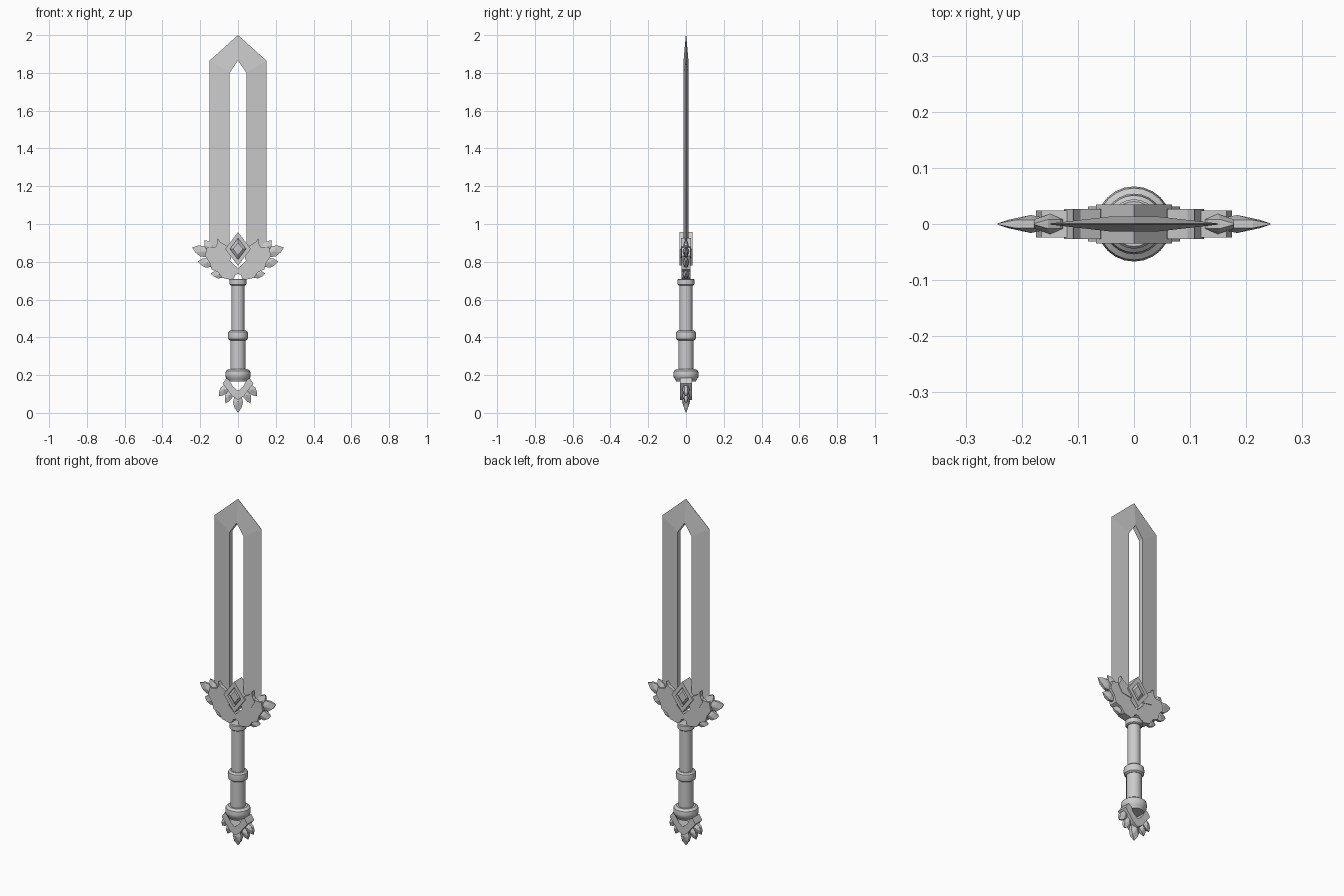
import bpy, bmesh, math
from mathutils import Vector

if "Cube" in bpy.data.objects:
    bpy.data.objects.remove(bpy.data.objects["Cube"])


def make(name, verts, faces):
    me = bpy.data.meshes.new(name)
    bm = bmesh.new()
    vs = [bm.verts.new(v) for v in verts]
    for f in faces:
        bm.faces.new([vs[i] for i in f])
    bmesh.ops.recalc_face_normals(bm, faces=bm.faces)
    bm.to_mesh(me)
    bm.free()
    ob = bpy.data.objects.new(name, me)
    bpy.context.collection.objects.link(ob)
    return ob


def mirror_x(ob):
    m = ob.modifiers.new("mirror", 'MIRROR')
    m.use_axis[0] = True
    m.merge_threshold = 0.0005
    return ob


def plate(name, pts, t):
    """Extrude an (x, z) outline to y = -t..t."""
    n = len(pts)
    verts = [(x, y, z) for y in (-t, t) for x, z in pts]
    faces = [list(range(n)), list(range(n, 2 * n))]
    faces += [(i, (i + 1) % n, n + (i + 1) % n, n + i) for i in range(n)]
    return make(name, verts, faces)


def whole(half):
    """Complete a half outline that starts and ends on x = 0."""
    return half + [(-x, z) for x, z in half[-2:0:-1]]


def leaf(name, base, tip, w, t):
    """Faceted pointed leaf with a raised ridge on both faces."""
    a, b = Vector(base), Vector(tip)
    d = b - a
    s = Vector((-d.y, d.x)).normalized() * w
    ring = [a - s * .6, a + d * .45 - s, a + d * .75 - s * .65, b,
            a + d * .75 + s * .65, a + d * .45 + s, a + s * .6]
    n = len(ring)
    verts = [(p.x, sg * (0.001 if i == 3 else t * .45), p.y)
             for sg in (-1, 1) for i, p in enumerate(ring)]
    verts += [(c.x, sg * t, c.y) for sg in (-1, 1) for c in [a + d * .4]]
    faces = []
    for i in range(n):
        j = (i + 1) % n
        faces += [(i, j, 2 * n), (n + i, n + j, 2 * n + 1), (i, j, n + j, n + i)]
    return make(name, verts, faces)


def lathe(name, profile, seg=24):
    verts = [(r * math.cos(2 * math.pi * k / seg), r * math.sin(2 * math.pi * k / seg), z)
             for r, z in profile for k in range(seg)]
    m = len(profile)
    faces = [list(range(seg)), list(range((m - 1) * seg, m * seg))]
    for i in range(m - 1):
        for k in range(seg):
            l = (k + 1) % seg
            faces.append((i * seg + k, i * seg + l, (i + 1) * seg + l, (i + 1) * seg + k))
    ob = make(name, verts, faces)
    bpy.context.view_layer.objects.active = ob
    ob.select_set(True)
    bpy.ops.object.shade_smooth_by_angle(angle=math.radians(35))
    ob.select_set(False)
    return ob


# Slotted blade: thick at the slot, thin at the outer edge
inner = [(.045, .85), (.045, 1.80), (0, 1.865)]
outer = [(.15, .85), (.15, 1.865), (0, 2.0)]
bv = [(x, sg * y, z) for sg in (-1, 1) for pts, y in ((inner, .013), (outer, .001)) for x, z in pts]
bf = []
for i in range(2):
    bf += [(i, i + 1, i + 4, i + 3), (i + 6, i + 7, i + 10, i + 9),
           (i, i + 1, i + 7, i + 6), (i + 3, i + 4, i + 10, i + 9)]
bf.append((0, 3, 9, 6))
mirror_x(make("blade", bv, bf))

# Guard body
plate("guard_body", whole([(0, .765), (.042, .805), (.03, .85), (.055, .875), (.115, .88),
                           (.165, .875), (.175, .83), (.15, .795), (.14, .76), (.105, .745),
                           (.085, .715), (.04, .705), (.022, .712), (.015, .73), (0, .737)]), .024)
# Upswept horns holding the blade root
mirror_x(plate("guard_horn", [(.04, .82), (.10, .83), (.125, .87), (.11, .895), (.108, .925),
                              (.095, .905), (.06, .885)], .027))

# Guard leaves
for i, (b, t, w, h) in enumerate([((.145, .84), (.243, .876), .03, .016),
                                  ((.13, .79), (.212, .802), .027, .016),
                                  ((.07, .73), (.145, .738), .022, .016)]):
    mirror_x(leaf(f"guard_leaf_{i + 1}", b, t, w, h))
# Middle filler leaf beside the blade
mirror_x(leaf("guard_upper_leaf", (.13, .85), (.178, .915), .024, .018))

# Diamond frame and gem
C = .868
sx, sz = (.068, .042), (.089, .056)
dv = []
for y in (-.035, .035):
    for k in range(2):
        dv += [(sx[k], y, C), (0, y, C + sz[k]), (-sx[k], y, C), (0, y, C - sz[k])]
df = []
for i in range(4):
    j = (i + 1) % 4
    df += [(i, j, 4 + j, 4 + i), (8 + i, 8 + j, 12 + j, 12 + i),
           (i, j, 8 + j, 8 + i), (4 + i, 4 + j, 12 + j, 12 + i)]
make("diamond_frame", dv, df)
gv = []
for k, y in ((1., .02), (.6, .032)):
    for sg in (-1, 1):
        gv += [(.043 * k, sg * y, C), (0, sg * y, C + .057 * k),
               (-.043 * k, sg * y, C), (0, sg * y, C - .057 * k)]
gf = [(8, 9, 10, 11), (12, 13, 14, 15)]
for i in range(4):
    j = (i + 1) % 4
    gf += [(i, j, 8 + j, 8 + i), (4 + i, 4 + j, 12 + j, 12 + i), (i, j, 4 + j, 4 + i)]
make("diamond_gem", gv, gf)

# Handle pieces
lathe("handle_collar", [(.038, .675), (.044, .68), (.044, .705), (.04, .71)])
lathe("upper_grip", [(.034, .42), (.034, .69)])
lathe("middle_ring", [(.042, .383), (.051, .39), (.054, .41), (.051, .428), (.042, .436)])
lathe("lower_grip", [(.04, .20), (.04, .40)])
lathe("lower_ring", [(.052, .165), (.058, .18), (.065, .188), (.067, .205), (.064, .222), (.05, .232)])

# Pommel chevron and leaves
plate("pommel_chevron", whole([(0, .117), (.028, .14), (.045, .172), (.062, .185), (.082, .155),
                               (.07, .14), (.05, .115), (.03, .088), (0, .068)]), .031)
leaf("pommel_tip_leaf", (0, .10), (0, 0), .027, .022)
for i, (b, t, w) in enumerate([((.035, .12), (.066, .05), .02),
                               ((.055, .145), (.1, .088), .022)]):
    mirror_x(leaf(f"pommel_leaf_{i + 1}", b, t, w, .02))
